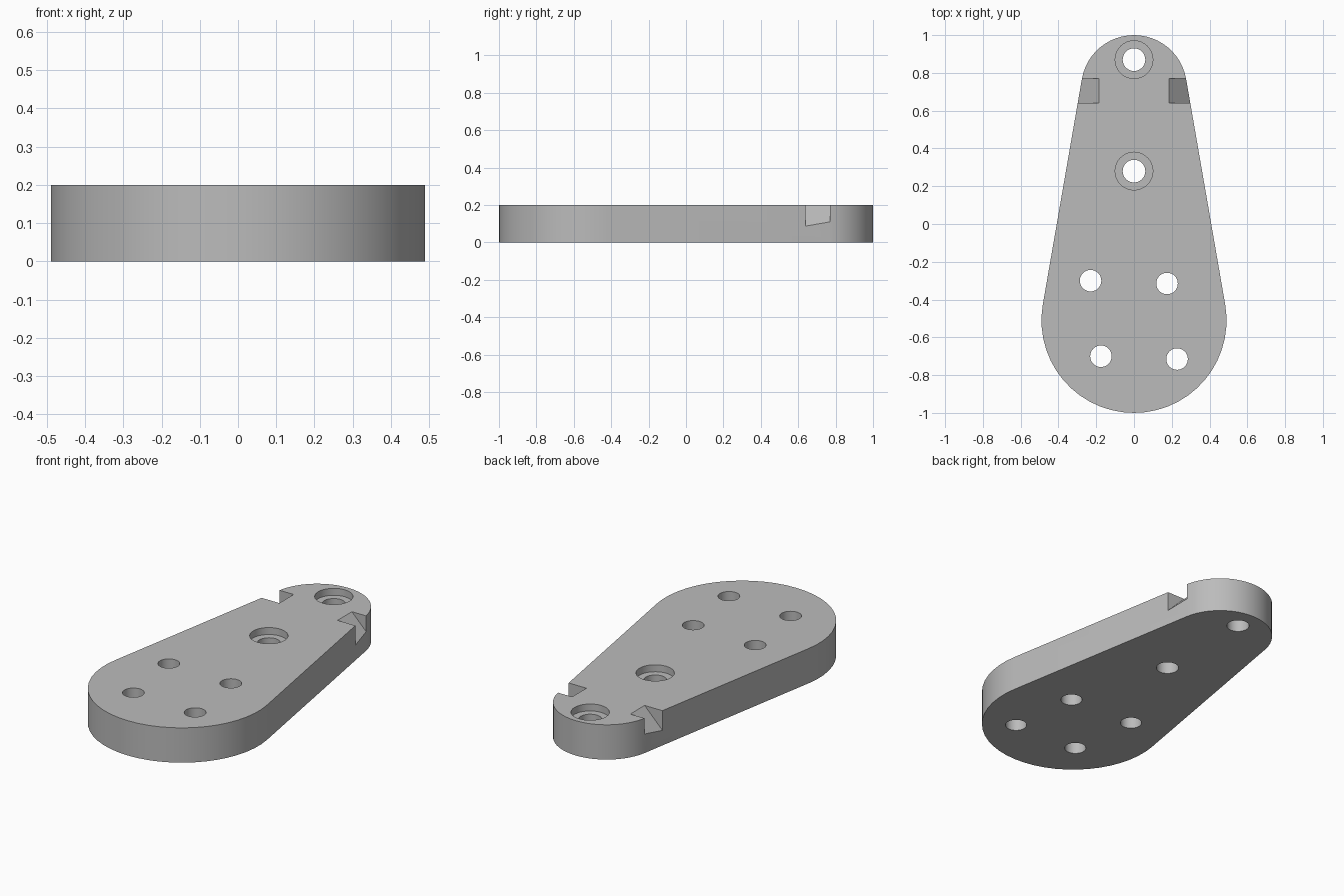
import bpy, bmesh, math
from math import sin, cos, pi

if "Cube" in bpy.data.objects:
    bpy.data.objects.remove(bpy.data.objects["Cube"], do_unlink=True)

THICK = 0.2
BIG_R, BIG_Y = 0.49, -0.51
SMALL_R, SMALL_Y = 0.28, 0.72

grey = bpy.data.materials.new("plain grey")
grey.use_nodes = True
colour = (0.5, 0.5, 0.5, 1)
grey.diffuse_color = colour
grey.node_tree.nodes["Principled BSDF"].inputs["Base Color"].default_value = colour


def prism(name, points, offset):
    """Extrude a planar profile along an offset."""
    bm = bmesh.new()
    face = bm.faces.new([bm.verts.new(p) for p in points])
    new = bmesh.ops.extrude_face_region(bm, geom=[face])["geom"]
    bmesh.ops.translate(bm, vec=offset,
                        verts=[g for g in new if isinstance(g, bmesh.types.BMVert)])
    bmesh.ops.recalc_face_normals(bm, faces=bm.faces)
    mesh = bpy.data.meshes.new(name)
    bm.to_mesh(mesh)
    bm.free()
    mesh.materials.append(grey)
    obj = bpy.data.objects.new(name, mesh)
    bpy.context.collection.objects.link(obj)
    return obj


def arc(r, y, start, end, steps, z=0.0):
    angles = [start + (end - start) * i / steps for i in range(steps + 1)]
    return [(r * cos(a), y + r * sin(a), z) for a in angles]


def cut(target, cutter):
    cutter.hide_render = True
    mod = target.modifiers.new("cut", "BOOLEAN")
    mod.operation = "DIFFERENCE"
    mod.solver = "EXACT"
    mod.object = cutter
    bpy.context.view_layer.objects.active = target
    bpy.ops.object.modifier_apply(modifier=mod.name)
    bpy.data.objects.remove(cutter, do_unlink=True)


def bore(target, x, y, r, bottom):
    circle = [(x + px, y + py, bottom) for px, py, _ in arc(r, 0, 0, 2 * pi, 32)[:-1]]
    cut(target, prism("bore_cutter", circle, (0, 0, 0.5)))


# Tapered plate: two arcs joined by their common tangents
tilt = math.asin((BIG_R - SMALL_R) / (SMALL_Y - BIG_Y))
outline = (arc(SMALL_R, SMALL_Y, tilt, pi - tilt, 24)
           + arc(BIG_R, BIG_Y, pi - tilt, 2 * pi + tilt, 28))
plate = prism("tapered_plate", outline, (0, 0, THICK))

# Counterbored holes on the centre line
for y in (0.87, 0.28):
    bore(plate, 0, y, 0.1, THICK - 0.04)
    bore(plate, 0, y, 0.06, -0.1)

# Plain mounting holes
for x, y in ((-0.23, -0.3), (0.175, -0.315), (-0.175, -0.7), (0.228, -0.715)):
    bore(plate, x, y, 0.057, -0.1)

# Sloped notches in both edges, falling outward from the top face
for side in (-1, 1):
    wedge = [(side * 0.165, 0.64, THICK + 0.02),
             (side * 0.385, 0.64, THICK - 0.2),
             (side * 0.385, 0.64, THICK + 0.02)]
    cut(plate, prism("notch_cutter", wedge, (0, 0.13, 0)))

# Smooth curved walls with sharp rims
bpy.ops.object.select_all(action="DESELECT")
plate.select_set(True)
bpy.context.view_layer.objects.active = plate
bpy.ops.object.shade_smooth_by_angle(angle=math.radians(30))
